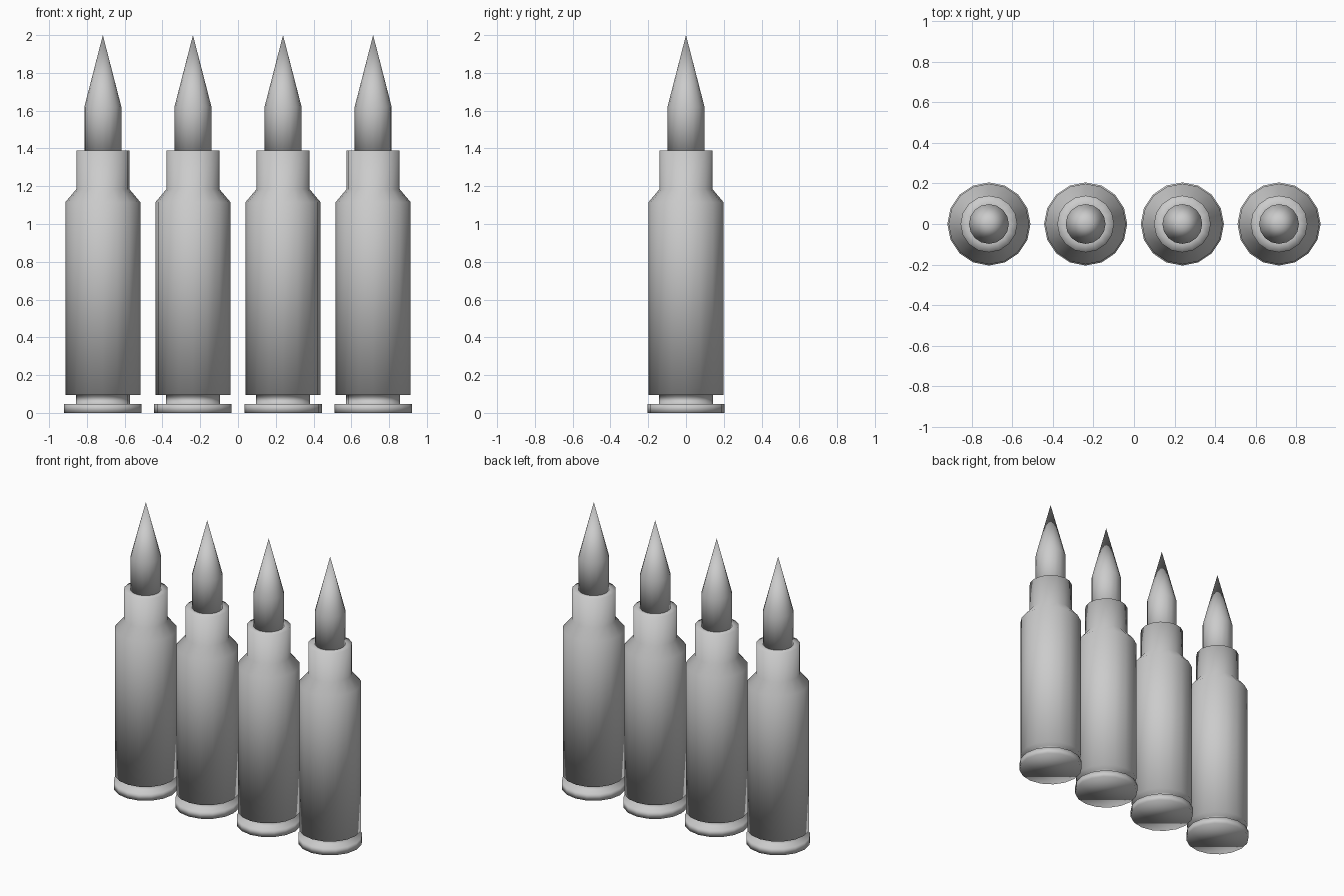
import bpy, bmesh, math

if "Cube" in bpy.data.objects:
    bpy.data.objects.remove(bpy.data.objects["Cube"])

SIDES = 16
SPACING = 0.477


def lathe(name, profile):
    """Revolve (radius, z) points around z; radius 0 makes a single tip vertex."""
    bm = bmesh.new()
    rings = []
    for r, z in profile:
        if r == 0:
            rings.append([bm.verts.new((0, 0, z))])
        else:
            rings.append([bm.verts.new((r * math.cos(2 * math.pi * i / SIDES),
                                        r * math.sin(2 * math.pi * i / SIDES), z))
                          for i in range(SIDES)])
    for a, b in zip(rings, rings[1:]):
        for i in range(SIDES):
            j = (i + 1) % SIDES
            if len(b) == 1:
                bm.faces.new((a[i], a[j], b[0]))
            else:
                bm.faces.new((a[i], a[j], b[j], b[i]))
    # flat caps
    bm.faces.new(rings[0][::-1])
    if len(rings[-1]) > 1:
        bm.faces.new(rings[-1])
    bmesh.ops.recalc_face_normals(bm, faces=bm.faces)
    for f in bm.faces:
        f.smooth = True
    mesh = bpy.data.meshes.new(name)
    bm.to_mesh(mesh)
    bm.free()
    return mesh


# casing: rim, extractor groove, body, shoulder and neck
casing = lathe("casing", [(0.205, 0), (0.205, 0.048), (0.143, 0.048), (0.143, 0.094),
                          (0.199, 0.094), (0.199, 1.115), (0.14, 1.185),
                          (0.14, 1.39), (0.095, 1.39)])
# pointed tip seated in the neck
tip = lathe("tip", [(0.098, 1.37), (0.098, 1.62), (0, 2.0)])

# row of four identical rounds
for n in range(4):
    for mesh in (casing, tip):
        ob = bpy.data.objects.new(f"{mesh.name}_{n + 1}", mesh)
        ob.location.x = (n - 1.5) * SPACING
        bpy.context.collection.objects.link(ob)
